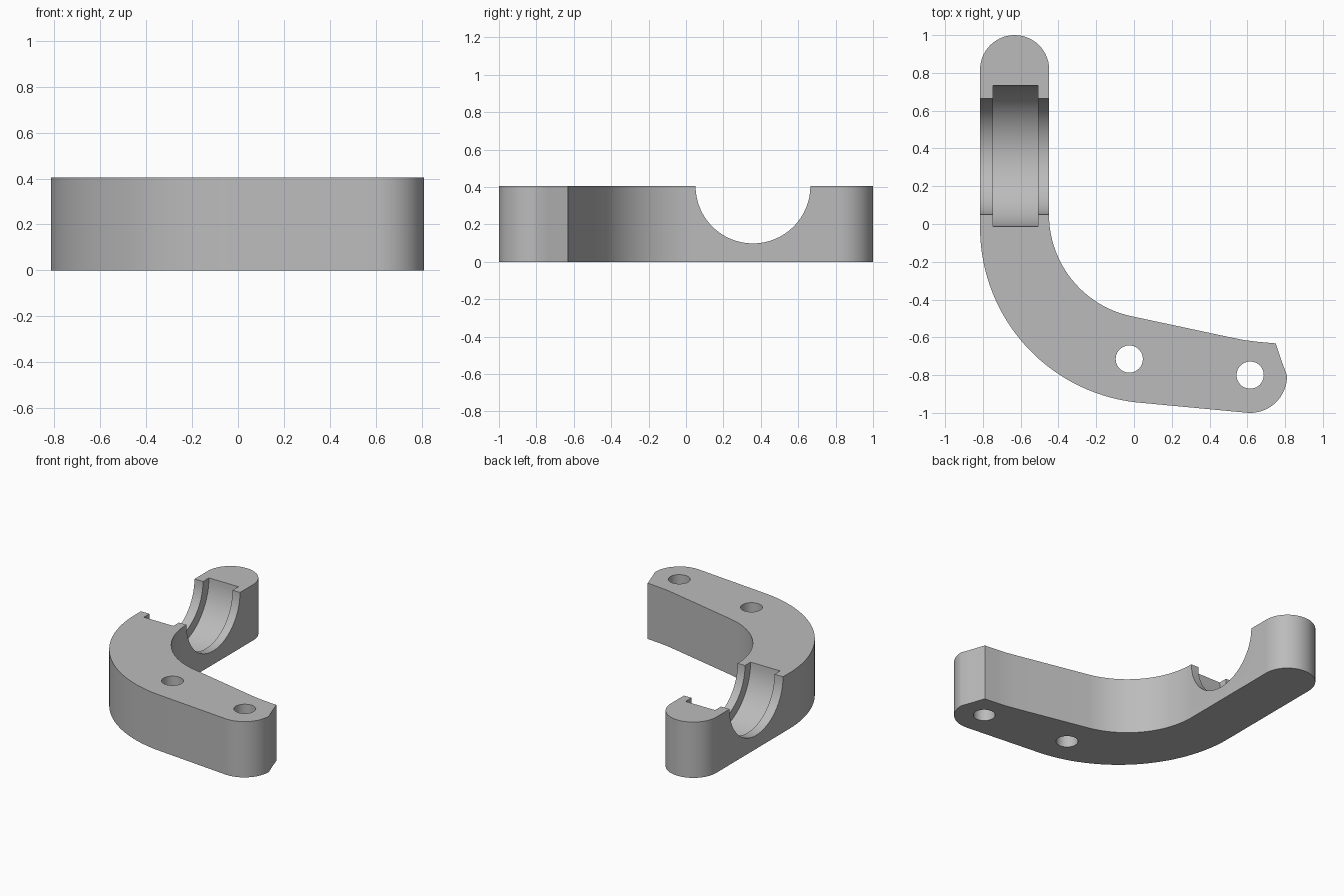
import bpy, bmesh, math
from mathutils import Matrix, Vector

cube = bpy.data.objects.get("Cube")
if cube:
    bpy.data.objects.remove(cube, do_unlink=True)

HEIGHT = 0.405

grey = bpy.data.materials.new("plain grey")
grey.use_nodes = True
COLOUR = (0.5, 0.5, 0.5, 1)
grey.diffuse_color = COLOUR
grey.node_tree.nodes["Principled BSDF"].inputs["Base Color"].default_value = COLOUR


def arc(cx, cy, r, start, end, steps):
    """Points along an arc, angles in degrees."""
    angles = [math.radians(start + (end - start) * i / steps) for i in range(steps + 1)]
    return [(cx + r * math.cos(a), cy + r * math.sin(a)) for a in angles]


def add_object(name, bm):
    bmesh.ops.recalc_face_normals(bm, faces=bm.faces)
    mesh = bpy.data.meshes.new(name)
    bm.to_mesh(mesh)
    bm.free()
    mesh.materials.append(grey)
    obj = bpy.data.objects.new(name, mesh)
    bpy.context.collection.objects.link(obj)
    return obj


def cylinder_cutter(name, centre, radius, depth, axis, segments):
    bm = bmesh.new()
    turn = Vector((0, 0, 1)).rotation_difference(Vector(axis)).to_matrix().to_4x4()
    bmesh.ops.create_cone(bm, cap_ends=True, segments=segments, radius1=radius,
                          radius2=radius, depth=depth,
                          matrix=Matrix.Translation(centre) @ turn)
    obj = add_object(name, bm)
    obj.hide_render = True
    return obj


# Curved arm outline, counter-clockwise from the outer bend
outline = arc(0.115, -0.02, 0.93, 180, 266, 32)
outline += arc(0.615, -0.805, 0.195, 266, 361, 16)
outline += [(0.785, -0.735), (0.77, -0.69), (0.75, -0.632),
            (0.65, -0.623), (0.58, -0.614), (0.51, -0.6)]
outline += arc(0.1, 0.05, 0.55, 257.5, 180, 28)
outline += arc(-0.632, 0.817, 0.183, 0, 180, 28)

bm = bmesh.new()
base = bm.faces.new([bm.verts.new((x, y, 0)) for x, y in outline])
top = bmesh.ops.extrude_face_region(bm, geom=[base])
bmesh.ops.translate(bm, vec=(0, 0, HEIGHT),
                    verts=[v for v in top["geom"] if isinstance(v, bmesh.types.BMVert)])
arm = add_object("curved_arm", bm)

# Half-round bearing seat with a wider inner groove, and two bolt holes
X, Z = (1, 0, 0), (0, 0, 1)
cutters = [
    cylinder_cutter("seat_cutter", (-0.63, 0.358, HEIGHT), 0.307, 0.6, X, 64),
    cylinder_cutter("groove_cutter", (-0.628, 0.36, HEIGHT), 0.373, 0.237, X, 64),
    cylinder_cutter("inner_hole_cutter", (-0.025, -0.715, 0.2), 0.072, 1, Z, 40),
    cylinder_cutter("end_hole_cutter", (0.615, -0.8, 0.2), 0.072, 1, Z, 40),
]
for obj in bpy.context.selected_objects:
    obj.select_set(False)
bpy.context.view_layer.objects.active = arm
arm.select_set(True)
for cutter in cutters:
    mod = arm.modifiers.new(cutter.name, 'BOOLEAN')
    mod.operation = 'DIFFERENCE'
    mod.solver = 'EXACT'
    mod.object = cutter
    bpy.ops.object.modifier_apply(modifier=mod.name)
for cutter in cutters:
    bpy.data.objects.remove(cutter, do_unlink=True)

bpy.ops.object.shade_smooth_by_angle(angle=math.radians(30))
